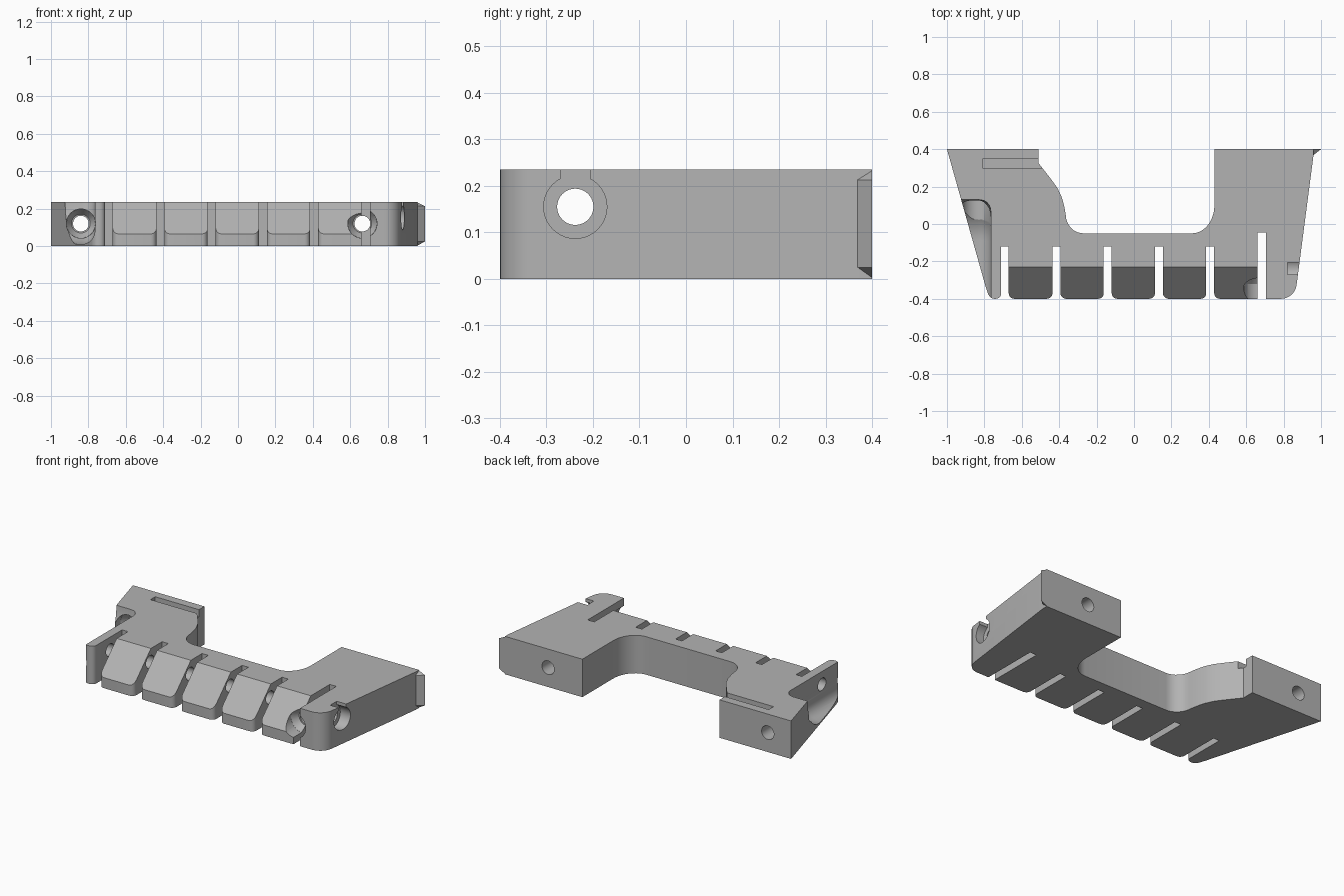
import bpy, bmesh
from math import sin, cos, pi, radians
from mathutils import Vector, Matrix

if "Cube" in bpy.data.objects:
    bpy.data.objects.remove(bpy.data.objects["Cube"])

H = 0.235
grey = bpy.data.materials.new("plain_grey")
grey.use_nodes = True
grey.diffuse_color = (0.45, 0.45, 0.45, 1)
grey.node_tree.nodes["Principled BSDF"].inputs["Base Color"].default_value = (0.45, 0.45, 0.45, 1)


def finish(bm, name):
    bmesh.ops.recalc_face_normals(bm, faces=bm.faces)
    mesh = bpy.data.meshes.new(name)
    bm.to_mesh(mesh)
    bm.free()
    mesh.materials.append(grey)
    ob = bpy.data.objects.new(name, mesh)
    bpy.context.collection.objects.link(ob)
    return ob


def prism(points, axis, lo, hi):
    """Extrude a 2D profile along x (points are y, z) or z (points are x, y)."""
    bm = bmesh.new()
    place = (lambda p: (lo, *p)) if axis == "x" else (lambda p: (*p, lo))
    face = bm.faces.new([bm.verts.new(place(p)) for p in points])
    top = bmesh.ops.extrude_face_region(bm, geom=[face])["geom"]
    step = Vector((hi - lo, 0, 0) if axis == "x" else (0, 0, hi - lo))
    bmesh.ops.translate(bm, vec=step, verts=[v for v in top if isinstance(v, bmesh.types.BMVert)])
    return bm


def rod(axis, a, b, u, v, r1, r2=None):
    """Cylinder or cone from a to b along x or y, centred at the other two coordinates."""
    bm = bmesh.new()
    bmesh.ops.create_cone(bm, cap_ends=True, segments=40, radius1=r1,
                          radius2=r1 if r2 is None else r2, depth=b - a)
    mid = (a + b) / 2
    if axis == "x":
        m = Matrix.Translation((mid, u, v)) @ Matrix.Rotation(pi / 2, 4, "Y")
    else:
        m = Matrix.Translation((u, mid, v)) @ Matrix.Rotation(-pi / 2, 4, "X")
    bmesh.ops.transform(bm, matrix=m, verts=bm.verts)
    return bm


def arc(cx, cy, rx, ry, a0, a1, n=8):
    angles = [radians(a0 + (a1 - a0) * i / n) for i in range(n + 1)]
    return [(cx + rx * cos(a), cy + ry * sin(a)) for a in angles]


# Plan outline: left wing, rounded teeth between slots, right wing, curved recess
FRONT, R = -0.4, 0.03
slots = [(-0.71, -0.67, -0.12)]
slots += [(-0.436 + 0.274 * i, -0.393 + 0.274 * i, -0.12) for i in range(4)]
slots += [(0.66, 0.705, -0.045)]
outline = [(-1, 0.4), (-0.792, -0.34)] + arc(-0.745, -0.35, 0.04, 0.05, 200, 270)
for x0, x1, depth in slots:
    outline += arc(x0 - R, FRONT + R, R, R, 270, 360, 5) if x0 < 0.6 else [(x0, FRONT)]
    outline += [(x0, depth), (x1, depth)]
    outline += arc(x1 + R, FRONT + R, R, R, 180, 270, 5) if x1 < 0.6 else [(x1, FRONT)]
outline += arc(0.785, -0.315, 0.085, 0.085, 270, 353) + [(0.96, 0.37), (0.96, 0.4), (0.43, 0.4)]
outline += arc(0.31, 0.1, 0.12, 0.15, 0, -90, 10)
outline += arc(-0.27, 0.05, 0.095, 0.1, 270, 180)
outline += [(-0.372, 0.09), (-0.385, 0.14), (-0.408, 0.19), (-0.44, 0.235), (-0.51, 0.325), (-0.51, 0.4)]
body = finish(prism(outline, "z", 0, H), "bracket_body")

cutters = []


def cut(bm):
    cutters.append(finish(bm, "cutter"))


# Sloped front of the teeth
cut(prism([(-0.23, H), (-0.5, H - 0.27), (-0.5, 0.4), (-0.23, 0.4)], "x", -0.69, 0.68))

# Scooped pocket in the right wing, with a rounded inner corner
scoop = prism(arc(-0.09, H, 0.22, 0.225, 0, -90, 12) + [(-0.5, 0.01), (-0.5, 0.4), (0.13, 0.4)],
              "x", -1.2, -0.765)
rim = [e for e in scoop.edges if all(v.co.x > -0.8 and v.co.z < 0.39 for v in e.verts)
       and any(v.co.y > -0.1 for v in e.verts)]
bmesh.ops.bevel(scoop, geom=rim, offset=0.07, segments=6, profile=0.5, affect="EDGES")
cut(scoop)

# Two screw holes running front to back, with countersunk seats
for x, seat in ((-0.84, 0.16), (0.665, -0.32)):
    cut(rod("y", -0.6, 0.6, x, 0.12, 0.042))
    cut(rod("y", -0.6, seat, x, 0.12, 0.078))
    cut(rod("y", seat - 0.001, seat + 0.04, x, 0.12, 0.078, 0.05))

# Cross hole through every tooth, with a keyhole seat at the left end
cut(rod("x", -1.1, 1.1, -0.238, 0.155, 0.039))
cut(rod("x", 0.82, 1.1, -0.238, 0.155, 0.068))
cut(prism([(-0.27, 0.16), (-0.206, 0.16), (-0.206, 0.3), (-0.27, 0.3)], "x", 0.82, 1.1))

# Shallow groove on top of the right wing
cut(prism([(0.3, H - 0.045), (0.347, H - 0.045), (0.347, 0.3), (0.3, 0.3)], "x", -0.81, -0.45))

bpy.context.view_layer.objects.active = body
for c in cutters:
    m = body.modifiers.new("cut", "BOOLEAN")
    m.operation, m.solver, m.object = "DIFFERENCE", "EXACT", c
    bpy.ops.object.modifier_apply(modifier=m.name)
    bpy.data.objects.remove(c)

bpy.ops.object.select_all(action="DESELECT")
body.select_set(True)
bpy.ops.object.shade_smooth_by_angle(angle=radians(30))

# Small tapered lip on the rear left corner
bm = bmesh.new()
for p in ((0.955, 0.365, 0.025), (0.955, 0.365, 0.213), (1, 0.4, 0.025), (1, 0.4, 0.213),
          (0.955, 0.4, 0), (0.955, 0.4, H)):
    bm.verts.new(p)
bmesh.ops.convex_hull(bm, input=bm.verts)
finish(bm, "corner_lip")
